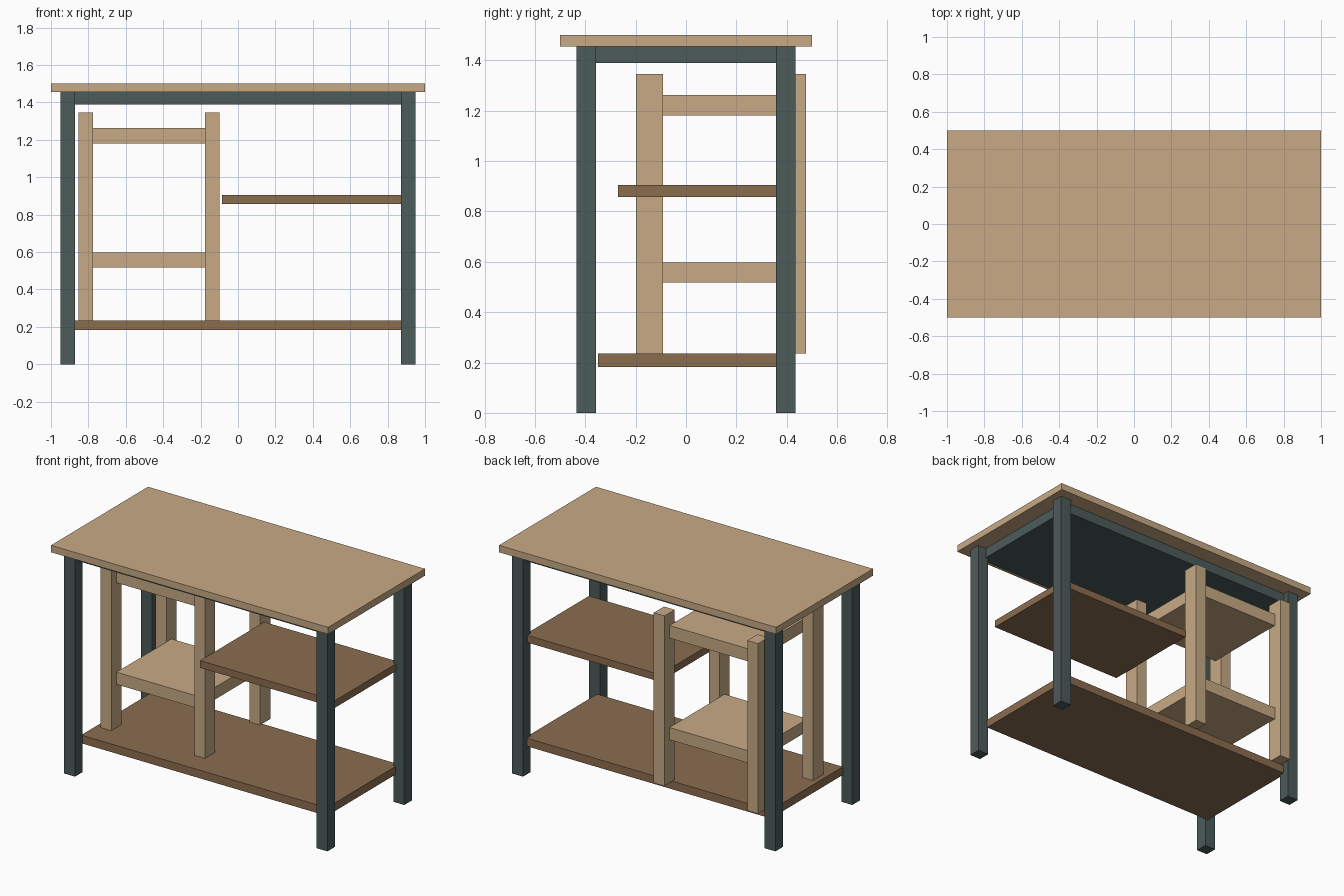
import bpy

cube = bpy.data.objects.get("Cube")
if cube:
    bpy.data.objects.remove(cube, do_unlink=True)


def material(name, rgb):
    mat = bpy.data.materials.new(name)
    mat.use_nodes = True
    mat.diffuse_color = (*rgb, 1)
    mat.node_tree.nodes["Principled BSDF"].inputs["Base Color"].default_value = (*rgb, 1)
    return mat


light_wood = material("light wood", (0.58, 0.40, 0.235))
dark_wood = material("dark wood", (0.26, 0.153, 0.078))
green_paint = material("dark green paint", (0.072, 0.107, 0.102))


def box(name, xs, ys, zs, mat):
    """Axis-aligned board given by its extents on each axis."""
    spans = (xs, ys, zs)
    bpy.ops.mesh.primitive_cube_add(size=1, location=[sum(s) / 2 for s in spans])
    obj = bpy.context.object
    obj.name = name
    for v in obj.data.vertices:
        v.co = [c * (s[1] - s[0]) for c, s in zip(v.co, spans)]
    obj.data.materials.append(mat)
    return obj


# Table top and the solid frame under it
box("table_top", (-1, 1), (-0.5, 0.5), (1.455, 1.5), light_wood)
box("top_frame", (-0.89, 0.89), (-0.395, 0.395), (1.39, 1.455), green_paint)

# Four table legs
LEG_X, LEG_Y = (0.872, 0.95), (0.357, 0.435)
for side, sx in (("left", 1), ("right", -1)):
    for end, sy in (("front", -1), ("back", 1)):
        box(f"{end}_{side}_leg", sorted(sx * x for x in LEG_X),
            sorted(sy * y for y in LEG_Y), (0, 1.455), green_paint)

# Dark shelves
box("lower_shelf", (-0.887, 0.887), (-0.35, 0.393), (0.182, 0.235), dark_wood)
box("middle_shelf", (-0.085, 0.89), (-0.27, 0.39), (0.858, 0.905), dark_wood)

# Inner rack: four posts carrying two thick boards
for side, xs in (("left", (-0.177, -0.1)), ("right", (-0.853, -0.776))):
    for end, ys in (("front", (-0.198, -0.092)), ("back", (0.37, 0.476))):
        box(f"rack_{end}_{side}_post", xs, ys, (0.235, 1.345), light_wood)
for level, zs in (("lower", (0.517, 0.597)), ("upper", (1.18, 1.262))):
    box(f"rack_{level}_board", (-0.776, -0.177), (-0.145, 0.423), zs, light_wood)
